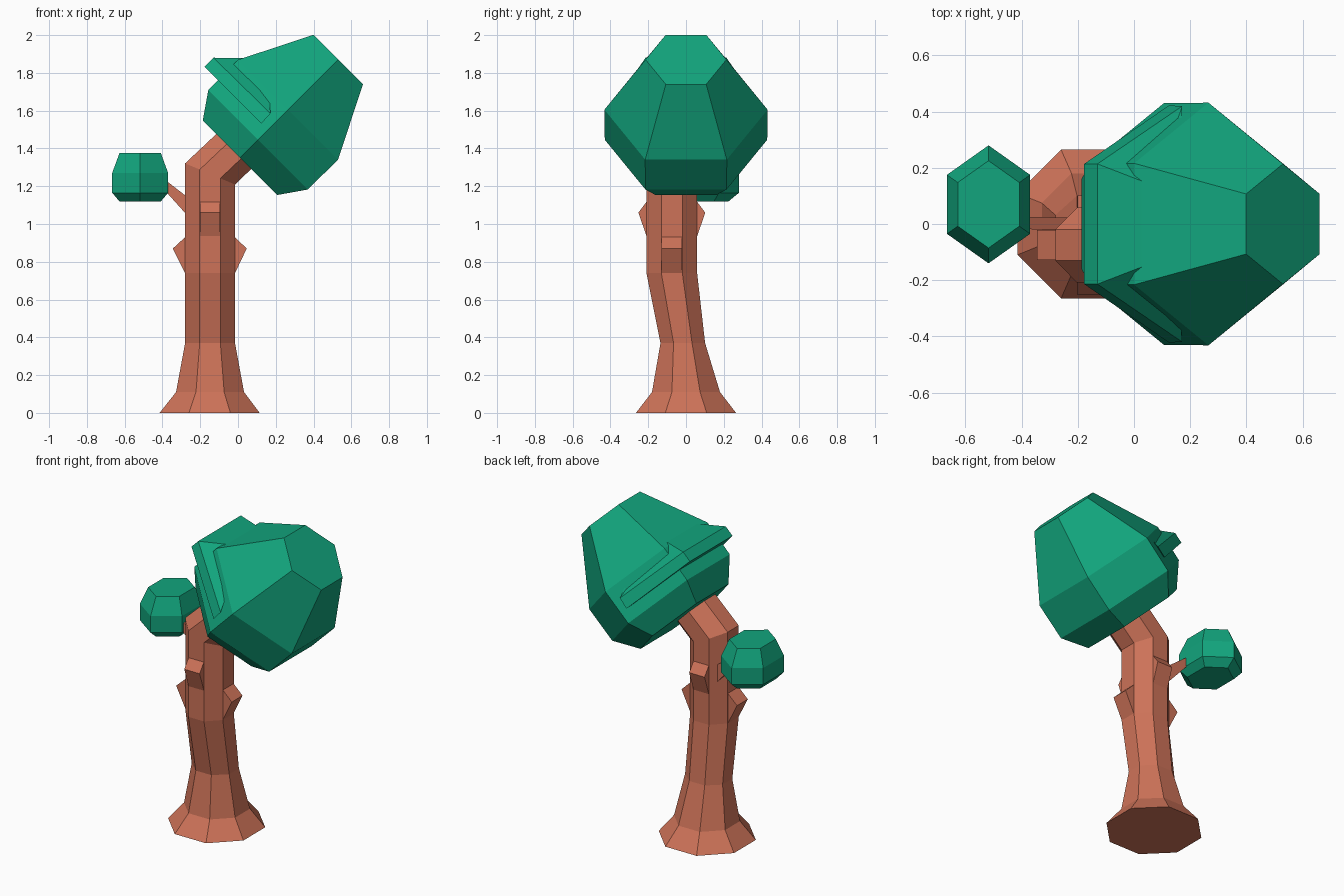
import bpy, bmesh, math
from mathutils import Vector

old = bpy.data.objects.get("Cube")
if old:
    bpy.data.objects.remove(old, do_unlink=True)


def material(name, rgb):
    m = bpy.data.materials.new(name)
    m.use_nodes = True
    m.diffuse_color = (*rgb, 1)
    m.node_tree.nodes["Principled BSDF"].inputs["Base Color"].default_value = (*rgb, 1)
    return m


bark = material("reddish_brown_bark", (0.61, 0.17, 0.098))
leaf = material("sea_green_leaves", (0.006, 0.376, 0.205))


def loft(name, rings, mat):
    """Skin equal-length rings of points and cap both ends."""
    bm = bmesh.new()
    rows = [[bm.verts.new(p) for p in ring] for ring in rings]
    n = len(rows[0])
    for a, b in zip(rows, rows[1:]):
        for i in range(n):
            j = (i + 1) % n
            bm.faces.new((a[i], a[j], b[j], b[i]))
    bm.faces.new(rows[0][::-1])
    bm.faces.new(rows[-1])
    bmesh.ops.recalc_face_normals(bm, faces=bm.faces)
    me = bpy.data.meshes.new(name)
    bm.to_mesh(me)
    bm.free()
    me.materials.append(mat)
    ob = bpy.data.objects.new(name, me)
    bpy.context.collection.objects.link(ob)
    return ob


def polygon(n, start):
    return [(math.cos(start + i * math.tau / n), math.sin(start + i * math.tau / n))
            for i in range(n)]


# Trunk: octagon rings as centre x, y, z, half width along x, its rise, half depth
octagon = [(c / math.cos(math.pi / 8), s / math.cos(math.pi / 8))
           for c, s in polygon(8, math.pi / 8)]
trunk = [(-0.15, 0, 0, 0.265, 0, 0.265),
         (-0.148, 0, 0.11, 0.18, 0, 0.18),
         (-0.148, -0.017, 0.37, 0.132, 0, 0.118),
         (-0.148, -0.075, 0.74, 0.132, 0, 0.134),
         (-0.148, -0.075, 1.265, 0.132, -0.056, 0.134),
         (0.10, -0.075, 1.50, 0.092, -0.092, 0.134)]
loft("trunk", [[(x + w * u, y + d * v, z + rise * u) for u, v in octagon]
               for x, y, z, w, rise, d in trunk], bark)


# Stubs: triangular wedges standing out of the four straight trunk faces
def stub(name, angle, z, reach):
    out = Vector((math.cos(angle), math.sin(angle), 0))
    side = Vector((-out.y, out.x, 0)) * 0.054
    base = Vector((-0.148, -0.075, z))
    profile = [(0.11, 0.21), (0.132, 0.19), (0.132 + reach, 0.13), (0.132, 0), (0.11, 0)]
    loft(name, [[base + out * r + Vector((0, 0, h)) + side * k for r, h in profile]
                for k in (-1, 1)], bark)


for name, turn, z, reach in (("left_stub", 0, 0.74, 0.062), ("back_stub", 1, 0.93, 0.045),
                             ("right_stub", 2, 0.74, 0.065), ("front_stub", 3, 0.93, 0.045)):
    stub(name, turn * math.pi / 2, z, reach)

# Thin side branch carrying the small crown
branch = [(-0.20, 0, 1.03, 0.06), (-0.45, 0.005, 1.265, 0.018)]
loft("side_branch", [[(x, y + 0.022 * a, z + h * b)
                      for a, b in ((-1, -1), (1, -1), (1, 1), (-1, 1))]
                     for x, y, z, h in branch], bark)

# Small crown: stretched hexagon rings
hexagon = polygon(6, math.pi / 2)
loft("small_crown", [[(-0.518 + 0.171 * s * u, 0.07 + 0.21 * s * v, z) for u, v in hexagon]
                     for z, s in ((1.12, 0.74), (1.165, 1), (1.27, 1), (1.375, 0.74))], leaf)


# Large crown: regular hexagon rings along an axis leaning 45 degrees to the left
def lean(along, across, y):
    k = math.sqrt(0.5)
    return ((along + across) * k, y, 1.34 + (along - across) * k)


loft("large_crown", [[lean(a, r * u, r * v) for u, v in hexagon]
                     for a, r in ((0.015, 0.322), (0.15, 0.43), (0.375, 0.432), (0.75, 0.214))],
     leaf)

# Leaf ledge: band wrapped round the upper right side of the large crown
end = [(0.223, -0.048, 0.422), (0.295, -0.052, 0.42), (0.355, -0.12, 0.35), (0.223, -0.12, 0.35)]
corner = [(0.223, -0.474, 0.214), (0.29, -0.474, 0.214), (0.46, -0.30, 0.12), (0.223, -0.30, 0.12)]
half = [[lean(*p) for p in section] for section in (end, corner)]
mirrored = [[(x, -y, z) for x, y, z in section] for section in reversed(half)]
loft("leaf_ledge", half + mirrored, leaf)
